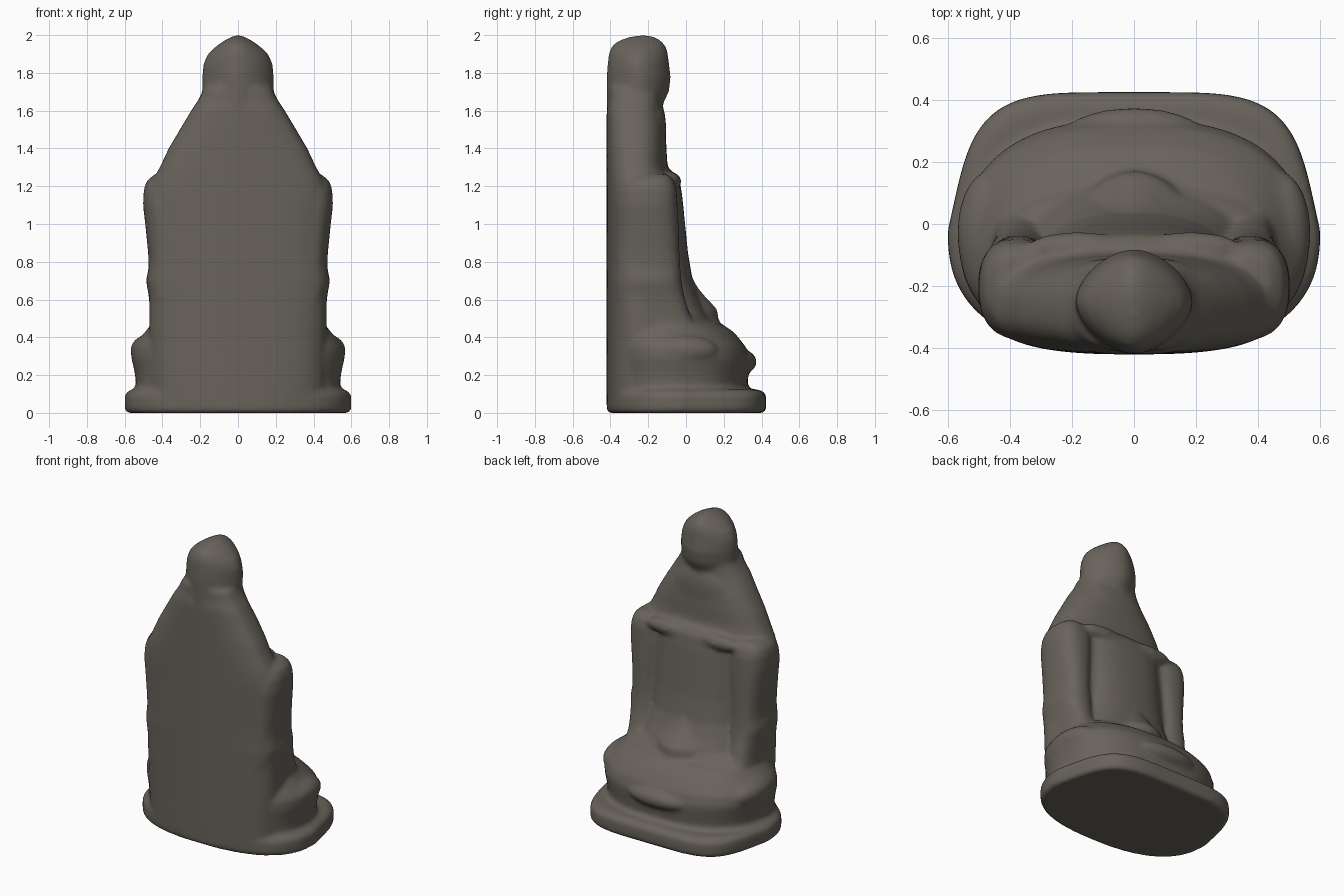
import bpy, bmesh, math
from mathutils import Vector

stone = bpy.data.materials.new("dark_stone")
stone.diffuse_color = (0.14, 0.125, 0.105, 1)
parts = []


def finish(bm, name):
    bmesh.ops.recalc_face_normals(bm, faces=bm.faces)
    me = bpy.data.meshes.new(name)
    bm.to_mesh(me)
    bm.free()
    me.materials.append(stone)
    ob = bpy.data.objects.new(name, me)
    bpy.context.collection.objects.link(ob)
    parts.append(ob)
    return ob


def loft(name, rows, n_front=3.0, n_back=3.0, cx=0.0, mid=0.5, taper=0.0, seg=72):
    """Stacked superellipse rings; each row is (z, half width, y min, y max)."""
    bm = bmesh.new()
    rings = []
    for z, hx, y0, y1 in rows:
        ym = y0 + (y1 - y0) * mid
        ring = []
        for i in range(seg):
            a = 2 * math.pi * i / seg
            c, s = math.cos(a), math.sin(a)
            n = n_front if s > 0 else n_back
            x = math.copysign(abs(c) ** (2 / n), c) * hx
            t = abs(s) ** (2 / n)
            y = ym + t * ((y1 - ym) if s > 0 else (y0 - ym))
            if s > 0:
                x *= 1 - taper * t
            ring.append(bm.verts.new((cx + x, y, z)))
        rings.append(ring)
    for a, b in zip(rings, rings[1:]):
        for i in range(seg):
            j = (i + 1) % seg
            bm.faces.new((a[i], a[j], b[j], b[i]))
    bm.faces.new(rings[0])
    bm.faces.new(rings[-1])
    return finish(bm, name)


def blob(name, loc, size):
    bm = bmesh.new()
    bmesh.ops.create_uvsphere(bm, u_segments=32, v_segments=16, radius=1)
    for v in bm.verts:
        v.co = Vector(c * s for c, s in zip(v.co, size)) + Vector(loc)
    return finish(bm, name)


# Plinth with chamfered front corners
loft("plinth", [(0, .585, -.41, .41), (.015, .6, -.42, .425), (.09, .6, -.42, .425),
                (.11, .59, -.41, .415), (.125, .56, -.40, .38)],
     4.6, 2.5, mid=.47, taper=.16)

# Rocky pedestal with a projecting lip
loft("pedestal", [(.08, .55, -.41, .36), (.15, .54, -.41, .325), (.2, .545, -.41, .33),
                  (.25, .555, -.41, .335), (.29, .565, -.41, .335), (.35, .56, -.41, .315),
                  (.39, .53, -.41, .285), (.43, .49, -.41, .25), (.47, .46, -.41, .19),
                  (.5, .42, -.41, .1)], 2.7, 2.5, taper=.1)
blob("lip", (0, .275, .27), (.24, .1, .07))

# Robed torso with flat back and sloping shoulders
loft("torso", [(.05, .47, -.42, .1), (.5, .47, -.42, .0), (.62, .468, -.42, -.03),
               (.7, .48, -.42, -.035), (.8, .468, -.42, -.035), (1.0, .47, -.42, -.045),
               (1.15, .475, -.42, -.055), (1.23, .455, -.42, -.065), (1.28, .425, -.42, -.09),
               (1.33, .4, -.42, -.1), (1.4, .367, -.42, -.103), (1.5, .308, -.42, -.11),
               (1.6, .248, -.42, -.13), (1.66, .208, -.41, -.13), (1.72, .18, -.41, -.13)],
     2.5, 2.7, mid=.45)

# Hooded head
loft("hood", [(1.55, .2, -.42, -.14), (1.64, .19, -.42, -.12), (1.7, .19, -.42, -.09),
              (1.78, .19, -.42, -.08), (1.85, .183, -.415, -.09), (1.9, .16, -.41, -.095),
              (1.94, .118, -.395, -.105), (1.97, .075, -.36, -.13), (1.988, .042, -.31, -.16),
              (2.0, .012, -.25, -.2)], 1.7, 1.65)
blob("beard", (0, -.155, 1.5), (.2, .05, .16))

# Central robe front falling from chest to lap
loft("robe_front", [(.45, .38, -.3, .13), (.55, .35, -.3, .1), (.62, .33, -.3, .065),
                    (.7, .31, -.3, .035), (.85, .3, -.3, .01), (1.0, .3, -.3, -.005),
                    (1.15, .3, -.3, -.02), (1.24, .3, -.3, -.035), (1.28, .28, -.3, -.07)],
     2.5, 2.6, mid=.4)

# Lap with a central ridge of folded cloth
blob("lap", (0, .0, .48), (.4, .13, .085))
loft("lap_ridge", [(.42, .25, -.2, .2), (.5, .23, -.2, .17), (.545, .21, -.2, .168),
                   (.57, .2, -.2, .145), (.6, .18, -.2, .115), (.66, .16, -.2, .065),
                   (.72, .14, -.2, .03)], 1.8, 2, mid=.4)

for s in (-1, 1):
    # Arm columns with bulging sleeves
    loft("arm", [(.4, .09, -.36, .08), (.52, .09, -.36, .02), (.62, .1, -.37, -.01),
                 (.7, .114, -.37, -.025), (.77, .1, -.37, -.03), (.85, .103, -.37, -.035),
                 (1.0, .118, -.37, -.04), (1.1, .13, -.37, -.045), (1.18, .126, -.36, -.05),
                 (1.23, .11, -.33, -.065), (1.265, .065, -.28, -.1)],
         2.5, 2.3, cx=.373 * s)
    # Chest fold ridge and pedestal boulder
    blob("chest_fold", (.18 * s, -.08, 1.225), (.17, .055, .05))
    blob("side_rock", (.47 * s, -.03, .33), (.1, .2, .085))

# Fuse the parts into one softly carved sculpture
bpy.ops.object.select_all(action='DESELECT')
for ob in parts:
    ob.select_set(True)
statue = parts[0]
bpy.context.view_layer.objects.active = statue
bpy.ops.object.join()
statue.name = "seated_stone_figure"
m = statue.modifiers.new("fuse", 'REMESH')
m.mode = 'VOXEL'
m.voxel_size = .013
m.use_smooth_shade = True
m = statue.modifiers.new("soften", 'SMOOTH')
m.factor = .5
m.iterations = 10
